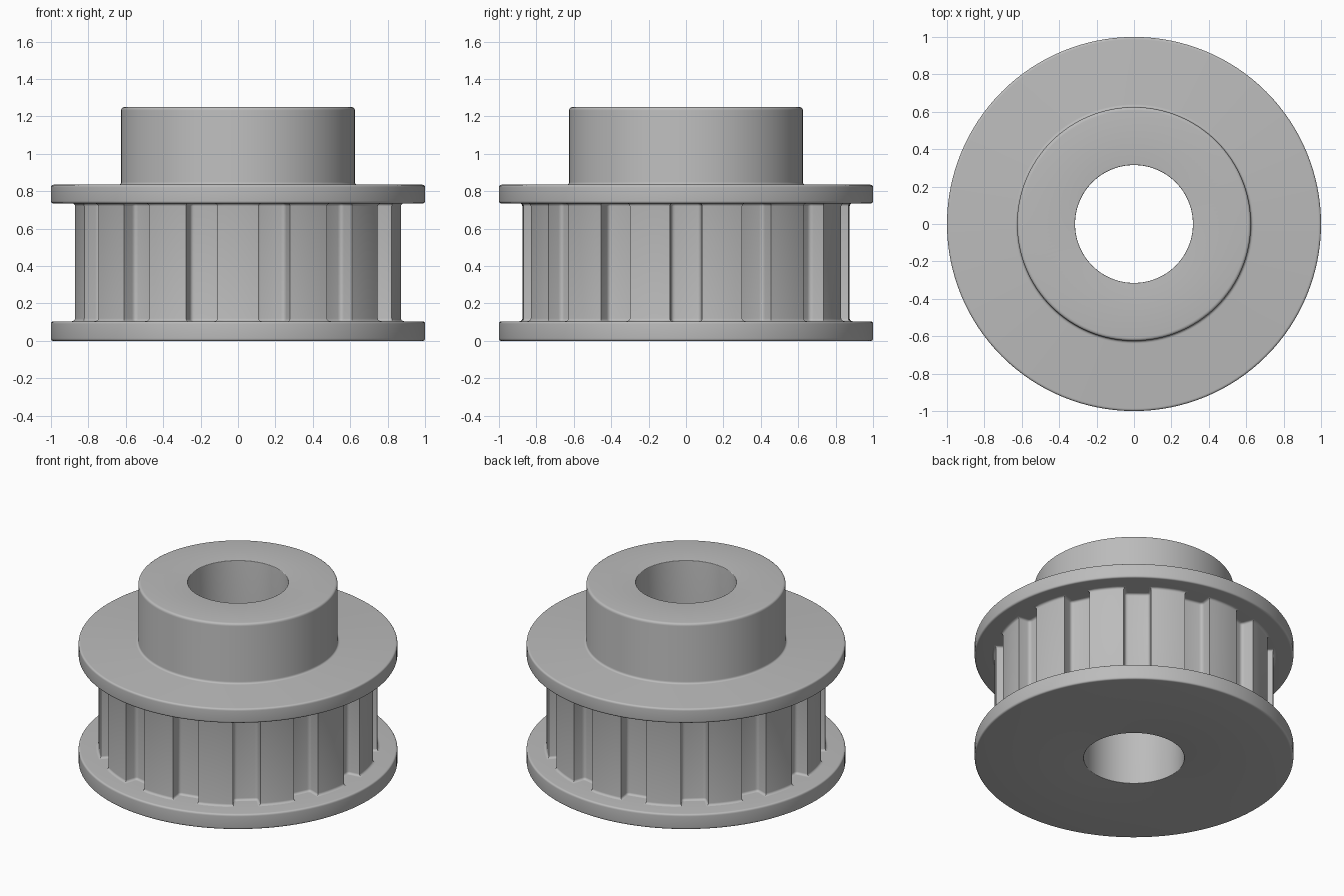
import bpy, bmesh, math
from mathutils import Vector

cube = bpy.data.objects.get("Cube")
if cube:
    bpy.data.objects.remove(cube, do_unlink=True)

TEETH = 14
PITCH = math.tau / TEETH
TIP_R, ROOT_R = 0.875, 0.79
LOW, HIGH = 0.105, 0.735      # inner faces of the two flanges
FILLET = 0.015
STEPS = 4

steel = bpy.data.materials.new("grey_metal")
steel.use_nodes = True
colour = (0.5, 0.5, 0.5, 1)
steel.diffuse_color = colour
steel.node_tree.nodes["Principled BSDF"].inputs["Base Color"].default_value = colour


def rounded(points):
    """Round the corners of a closed outline of (x, y, radius)."""
    out = []
    for i, (x, y, r) in enumerate(points):
        p = Vector((x, y))
        if r == 0:
            out.append(p)
            continue
        before = Vector(points[i - 1][:2])
        after = Vector(points[(i + 1) % len(points)][:2])
        a = p + (before - p).normalized() * r
        b = p + (after - p).normalized() * r
        for k in range(STEPS + 1):
            t = k / STEPS
            out.append(a * (1 - t) ** 2 + p * 2 * t * (1 - t) + b * t * t)
    return out


def offset(outline, distance):
    """Grow a counter-clockwise outline by a distance."""
    out = []
    for i, p in enumerate(outline):
        d1 = (p - outline[i - 1]).normalized()
        d2 = (outline[(i + 1) % len(outline)] - p).normalized()
        n1, n2 = Vector((d1.y, -d1.x)), Vector((d2.y, -d2.x))
        out.append(p + (n1 + n2) * distance / (1 + n1.dot(n2)))
    return out


def loft(name, rings, closed):
    """Skin a list of equal closed rings of 3D points."""
    bm = bmesh.new()
    loops = [[bm.verts.new(p) for p in ring] for ring in rings]
    pairs = list(zip(loops, loops[1:]))
    if closed:
        pairs.append((loops[-1], loops[0]))
    for low, high in pairs:
        for i in range(len(low)):
            j = (i + 1) % len(low)
            bm.faces.new((low[i], low[j], high[j], high[i]))
    if closed:
        bmesh.ops.recalc_face_normals(bm, faces=bm.faces)
    mesh = bpy.data.meshes.new(name)
    bm.to_mesh(mesh)
    bm.free()
    mesh.materials.append(steel)
    obj = bpy.data.objects.new(name, mesh)
    bpy.context.collection.objects.link(obj)
    bpy.ops.object.select_all(action="DESELECT")
    obj.select_set(True)
    bpy.context.view_layer.objects.active = obj
    bpy.ops.object.shade_smooth_by_angle(angle=math.radians(30))
    return obj


# Turned body: bore, two flanges, inner core and hub
profile = rounded([
    (0.315, 0, 0.005), (1, 0, 0.014), (1, LOW, 0.014), (0.75, LOW, 0),
    (0.75, HIGH, 0), (1, HIGH, 0.014), (1, 0.835, 0.014),
    (0.625, 0.835, 0.015), (0.625, 1.25, 0.018), (0.315, 1.25, 0.005),
])
SIDES = 128
angles = [math.tau * k / SIDES for k in range(SIDES)]
loft("flanges_and_hub",
     [[(p.x * math.cos(a), p.x * math.sin(a), p.y) for a in angles] for p in profile],
     closed=True)

# Toothed ring outline: curved tooth tips, grooves with rounded roots
half_tooth = math.radians(7.2)
half_groove = PITCH / 2 - half_tooth
corners = []
for n in range(TEETH):
    centre = n * PITCH - math.pi / 2
    spots = [(TIP_R, half_tooth * k / 3, 0) for k in range(-3, 4)]
    spots += [(ROOT_R, PITCH / 2 - half_groove, 0.022),
              (ROOT_R, PITCH / 2 + half_groove, 0.022)]
    corners += [(r * math.cos(centre + a), r * math.sin(centre + a), f)
                for r, a, f in spots]
outline = rounded(corners)

# Ring flares into each flange with a small fillet
levels = []
for k in range(STEPS + 1):
    a = math.pi / 2 * k / STEPS
    levels.append((FILLET * (1 - math.sin(a)), FILLET * (1 - math.cos(a))))
stack = [(grow, LOW + z) for grow, z in levels]
stack += [(grow, HIGH - z) for grow, z in reversed(levels)]
loft("toothed_ring",
     [[(p.x, p.y, z) for p in offset(outline, grow)] for grow, z in stack],
     closed=False)
